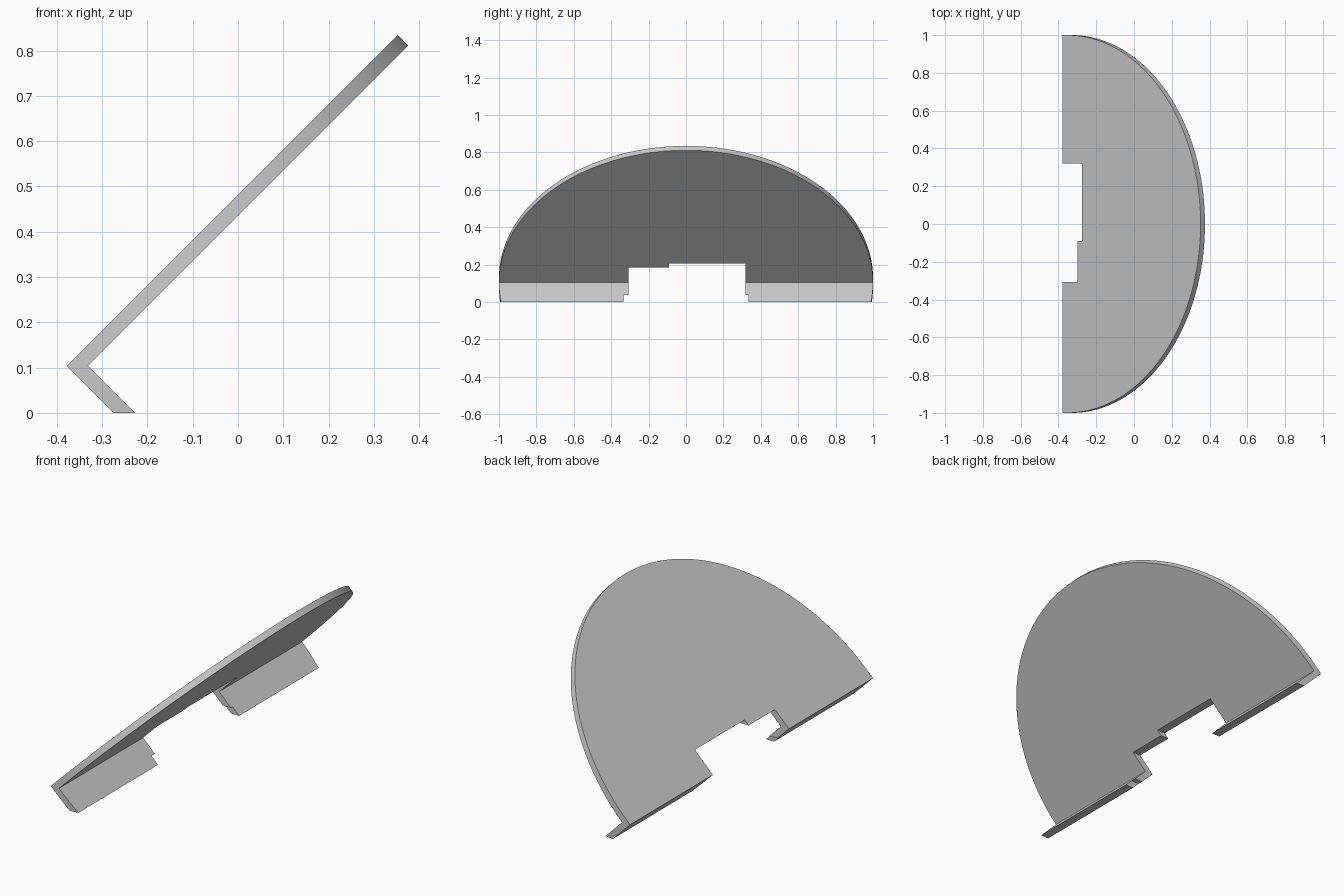
import bpy, bmesh, math
from mathutils import Vector

if "Cube" in bpy.data.objects:
    bpy.data.objects.remove(bpy.data.objects["Cube"])

T = 0.033                                  # sheet thickness
FOLD = Vector((-0.378, 0, 0.104))          # outer corner of the bend
U = Vector((1, 0, 1)).normalized()         # up the plate
N = Vector((1, 0, -1)).normalized()        # down the flange
Y = Vector((0, 1, 0))

grey = bpy.data.materials.new("grey")
grey.diffuse_color = (0.6, 0.6, 0.6, 1)
grey.use_nodes = True
grey.node_tree.nodes["Principled BSDF"].inputs["Base Color"].default_value = grey.diffuse_color


def finish(name, bm):
    bmesh.ops.recalc_face_normals(bm, faces=bm.faces)
    me = bpy.data.meshes.new(name)
    bm.to_mesh(me)
    bm.free()
    me.materials.append(grey)
    ob = bpy.data.objects.new(name, me)
    bpy.context.collection.objects.link(ob)
    return ob


def disc_part(name, along, thick, reach, steps):
    """Part of a unit disc, squared off at the bend, extruded to sheet thickness."""
    a = math.asin(reach)
    arc = [(T + math.sin(a * i / steps), math.cos(a * i / steps)) for i in range(steps + 1)]
    half = [(0, 1)] + arc
    other = [(d, -y) for d, y in reversed(half) if y > 1e-6]
    bm = bmesh.new()
    face = bm.faces.new([bm.verts.new(FOLD + along * d + Y * y) for d, y in half + other])
    ext = bmesh.ops.extrude_face_region(bm, geom=[face])
    verts = [v for v in ext["geom"] if isinstance(v, bmesh.types.BMVert)]
    bmesh.ops.translate(bm, vec=thick * T, verts=verts)
    return finish(name, bm)


def box(name, y0, y1, z1):
    bm = bmesh.new()
    bmesh.ops.create_cube(bm, size=1)
    for v in bm.verts:
        v.co = (v.co.x * 2, y0 if v.co.y < 0 else y1, -0.5 if v.co.z < 0 else z1)
    return finish(name, bm)


def combine(body, tool, operation):
    mod = body.modifiers.new(tool.name, "BOOLEAN")
    mod.operation, mod.object, mod.solver = operation, tool, "EXACT"
    bpy.context.view_layer.objects.active = body
    bpy.ops.object.modifier_apply(modifier=mod.name)
    bpy.data.objects.remove(tool)


# Sloping half-disc plate with the short folded flange
plate = disc_part("folded_half_disc", U, N, 1.0, 48)
combine(plate, disc_part("flange", N, U, 0.25, 10), "UNION")

# Level foot, flared flange gap, and stepped notch through the bend
combine(plate, box("foot_cut", -2, 2, 0), "DIFFERENCE")
combine(plate, box("gap_cut", -0.334, 0.334, 0.037), "DIFFERENCE")
combine(plate, box("notch_cut", -0.307, 0.319, 0.184), "DIFFERENCE")
combine(plate, box("deep_notch_cut", -0.09, 0.319, 0.207), "DIFFERENCE")

# Smooth rim, sharp cut edges
bpy.ops.object.select_all(action="DESELECT")
plate.select_set(True)
bpy.context.view_layer.objects.active = plate
bpy.ops.object.shade_smooth_by_angle(angle=math.radians(30))
